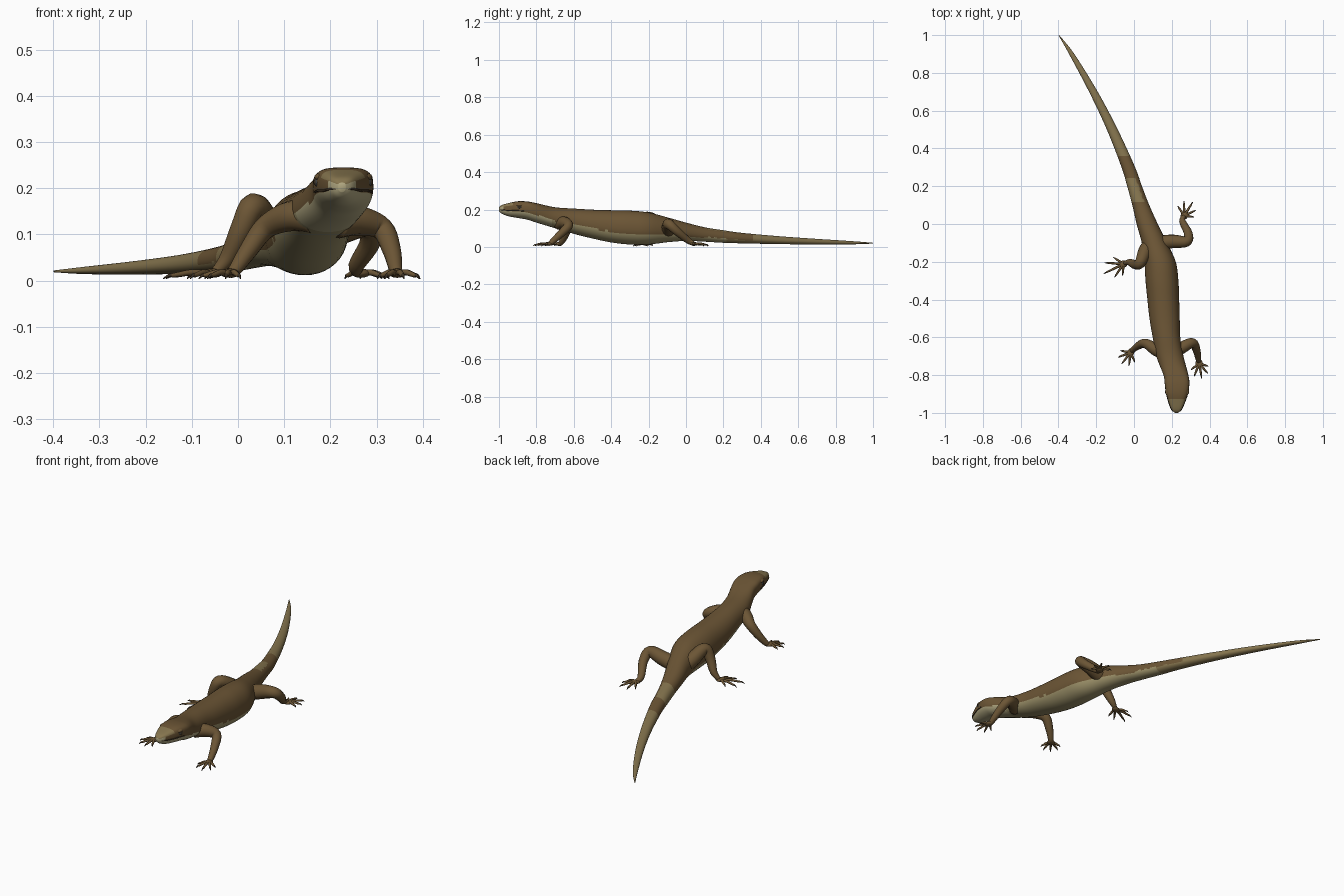
import bpy, bmesh, math
from mathutils import Vector

if "Cube" in bpy.data.objects:
    bpy.data.objects.remove(bpy.data.objects["Cube"])

def material(name, rgb):
    m = bpy.data.materials.new(name)
    m.diffuse_color = (*rgb, 1)
    m.use_nodes = True
    m.node_tree.nodes["Principled BSDF"].inputs["Base Color"].default_value = m.diffuse_color
    return m

BROWN = material("brown_back", (0.150, 0.092, 0.036))
OLIVE = material("olive_tail", (0.240, 0.180, 0.078))
BELLY = material("belly_tan", (0.330, 0.280, 0.140))
CREAM = material("cream_throat", (0.440, 0.390, 0.220))
DARK = material("dark_claw", (0.045, 0.030, 0.016))
EYE = material("eye_grey", (0.055, 0.060, 0.060))

def smooth(rows, steps):
    """Catmull-Rom through rows of numbers."""
    out = []
    for i in range(len(rows) - 1):
        a, b = rows[max(i - 1, 0)], rows[i]
        c, d = rows[i + 1], rows[min(i + 2, len(rows) - 1)]
        for s in range(steps):
            t = s / steps
            out.append([0.5 * (2 * q + (r - p) * t + (2 * p - 5 * q + 4 * r - w) * t * t
                               + (3 * q - p - 3 * r + w) * t ** 3)
                        for p, q, r, w in zip(a, b, c, d)])
    out.append(list(rows[-1]))
    return out

def loft(name, rings, mats, rule=None):
    """Skin a list of closed rings, cap both ends, colour faces by rule."""
    bm = bmesh.new()
    vs = [[bm.verts.new(p) for p in r] for r in rings]
    n = len(vs[0])
    for a, b in zip(vs, vs[1:]):
        for i in range(n):
            bm.faces.new((a[i], a[(i + 1) % n], b[(i + 1) % n], b[i]))
    bm.faces.new(vs[0])
    bm.faces.new(vs[-1])
    bmesh.ops.recalc_face_normals(bm, faces=bm.faces[:])
    for f in bm.faces:
        f.smooth = True
        if rule:
            f.material_index = rule(f.calc_center_median())
    me = bpy.data.meshes.new(name)
    bm.to_mesh(me)
    bm.free()
    ob = bpy.data.objects.new(name, me)
    bpy.context.collection.objects.link(ob)
    for m in mats:
        me.materials.append(m)
    return ob

def tube(name, pts, mats, sides=14, steps=5, rule=None):
    """Round limb through (x, y, z, radius) points."""
    path = smooth(pts, steps)
    P = [Vector(p[:3]) for p in path]
    rings, u = [], None
    for i, p in enumerate(P):
        t = (P[min(i + 1, len(P) - 1)] - P[max(i - 1, 0)]).normalized()
        if u is None:
            u = t.orthogonal()
        u = (u - t * u.dot(t)).normalized()
        v = t.cross(u)
        r = max(path[i][3], 0.0008)
        rings.append([p + r * (u * math.cos(2 * math.pi * k / sides) + v * math.sin(2 * math.pi * k / sides))
                      for k in range(sides)])
    return loft(name, rings, mats, rule)

def ball(name, loc, size, mat, rot=0):
    bpy.ops.mesh.primitive_uv_sphere_add(segments=20, ring_count=12, radius=1, location=loc, rotation=(0, 0, rot))
    ob = bpy.context.object
    ob.name = name
    ob.scale = size
    ob.data.materials.append(mat)
    bpy.ops.object.shade_smooth()
    return ob

# Body stations: y, centre x, half width, bottom z, top z
STATIONS = [
    (-1.0, .225, .008, .192, .212), (-.985, .225, .025, .178, .224), (-.95, .226, .041, .164, .234),
    (-.9, .228, .057, .155, .244), (-.85, .228, .065, .146, .243), (-.8, .222, .066, .130, .234),
    (-.7, .190, .072, .100, .212), (-.6, .172, .073, .070, .205), (-.5, .162, .080, .045, .199),
    (-.4, .155, .084, .024, .196), (-.3, .148, .087, .013, .194), (-.2, .138, .083, .013, .184),
    (-.1, .108, .067, .025, .158), (0, .070, .056, .032, .130), (.1, .036, .045, .028, .105),
    (.2, .003, .039, .022, .089), (.3, -.030, .036, .019, .075), (.5, -.115, .029, .015, .057),
    (.7, -.215, .023, .013, .043), (.9, -.330, .014, .014, .030), (1.0, -.398, .002, .018, .022)]
FINE = smooth(STATIONS, 6)

def head_amount(y):
    t = min(max((-.72 - y) / .12, 0), 1)
    return t * t * (3 - 2 * t)

def skin_point(s, a):
    y, x, w, zb, zt = s
    h = head_amount(y)
    wide = zb + (zt - zb) * (.46 + .12 * h)
    c, sn = math.cos(a), math.sin(a)
    n = 2.1 + 1.3 * h if sn > 0 else 2.1
    px = math.copysign(abs(c) ** (2 / n), c) * w
    pz = math.copysign(abs(sn) ** (2 / n), sn) * ((zt - wide) if sn > 0 else (wide - zb))
    return Vector((x + px, y, wide + pz))

def station_at(y):
    return min(FINE, key=lambda s: abs(s[0] - y))

def body_colour(c):
    y, x, w, zb, zt = station_at(c.y)
    f = (c.z - zb) / max(zt - zb, .001)
    if c.y < -.72 and f < .38:
        return 3
    if c.y < -.93:
        return 1 if f > .8 else (3 if abs(c.x - x) < .03 else 0)
    if c.y > .36:
        return 1
    if c.y > .1:
        if f < .35:
            return 2 if c.y < .22 else 1
        return 1 if .12 < c.y < .24 and c.x < x + w * .5 else 0
    return 2 if f < .36 - .08 * min(max((c.y + .5) / .4, 0), 1) else 0

N = 40
loft("body", [[skin_point(s, 2 * math.pi * k / N) for k in range(N)] for s in FINE],
     [BROWN, OLIVE, BELLY, CREAM], body_colour)

# Mouth line wrapped round the snout
side = [skin_point(station_at(y), -.22) for y in (-.865, -.9, -.93, -.96, -.985)]
other = [skin_point(station_at(y), math.pi + .22) for y in (-.985, -.96, -.93, -.9, -.865)]
front = [Vector((.225, -.997, .198))]
tube("mouth_line", [(*p, .0025) for p in side + front + other], [DARK], sides=6, steps=2)

# Eyes with brow lids, nostrils
for s, n in ((-1, "left"), (1, "right")):
    ball(n + "_eye", (.228 + s * .047, -.888, .213), (.016, .017, .014), EYE)
    ball(n + "_pupil", (.228 + s * .0575, -.890, .213), (.007, .008, .008), DARK)
    ball(n + "_eyelid", (.228 + s * .046, -.886, .224), (.017, .024, .010), BROWN)
    ball(n + "_nostril", (.225 + s * .022, -.982, .207), (.004, .004, .003), DARK)

# Legs: joint path with radii, then a palm and a fan of clawed toes
LEGS = {
    "left_front": ([(.165, -.69, .135, .034), (.115, -.665, .140, .033), (.060, -.632, .115, .025),
                    (.022, -.645, .065, .020), (-.008, -.668, .022, .014), (-.02, -.68, .016, .008)],
                   (-.018, -.680), 232, 62, (.055, .072, .078, .072, .058)),
    "right_front": ([(.215, -.68, .125, .034), (.262, -.650, .130, .032), (.312, -.630, .112, .025),
                     (.333, -.675, .065, .020), (.342, -.722, .022, .014), (.345, -.735, .016, .008)],
                    (.345, -.738), 280, 62, (.052, .072, .082, .075, .055)),
    "left_hind": ([(.095, -.09, .075, .036), (.060, -.140, .120, .036), (.033, -.205, .160, .029),
                   (.008, -.215, .112, .025), (-.022, -.203, .050, .018), (-.050, -.207, .018, .010)],
                  (-.056, -.212), 206, 60, (.065, .100, .118, .085, .062)),
    "right_hind": ([(.130, -.10, .085, .038), (.205, -.092, .108, .036), (.278, -.092, .122, .028),
                    (.287, -.050, .085, .023), (.256, .015, .032, .017), (.265, .042, .018, .010)],
                   (.266, .044), 58, 66, (.062, .078, .086, .068, .052)),
}
for name, (path, (px, py), heading, spread, lengths) in LEGS.items():
    tube(name + "_leg", path, [BROWN])
    ball(name + "_palm", (px, py, .016), (.024, .019, .010), BROWN, math.radians(heading))
    for k, L in enumerate(lengths):
        a = math.radians(heading + spread * (k - 2) / 2 * (-1 if "right" in name else 1))
        dx, dy = math.cos(a), math.sin(a)
        toe = [(px + dx * L * f, py + dy * L * f, z, r) for f, z, r in
               ((.1, .015, .007), (.4, .018, .0065), (.75, .012, .005), (.88, .011, .0035), (1.0, .004, .001))]
        tip = lambda c, L=L: int(math.hypot(c.x - px, c.y - py) > L * .84)
        tube(f"{name}_toe_{k + 1}", toe, [BROWN, DARK], sides=8, steps=3, rule=tip)
